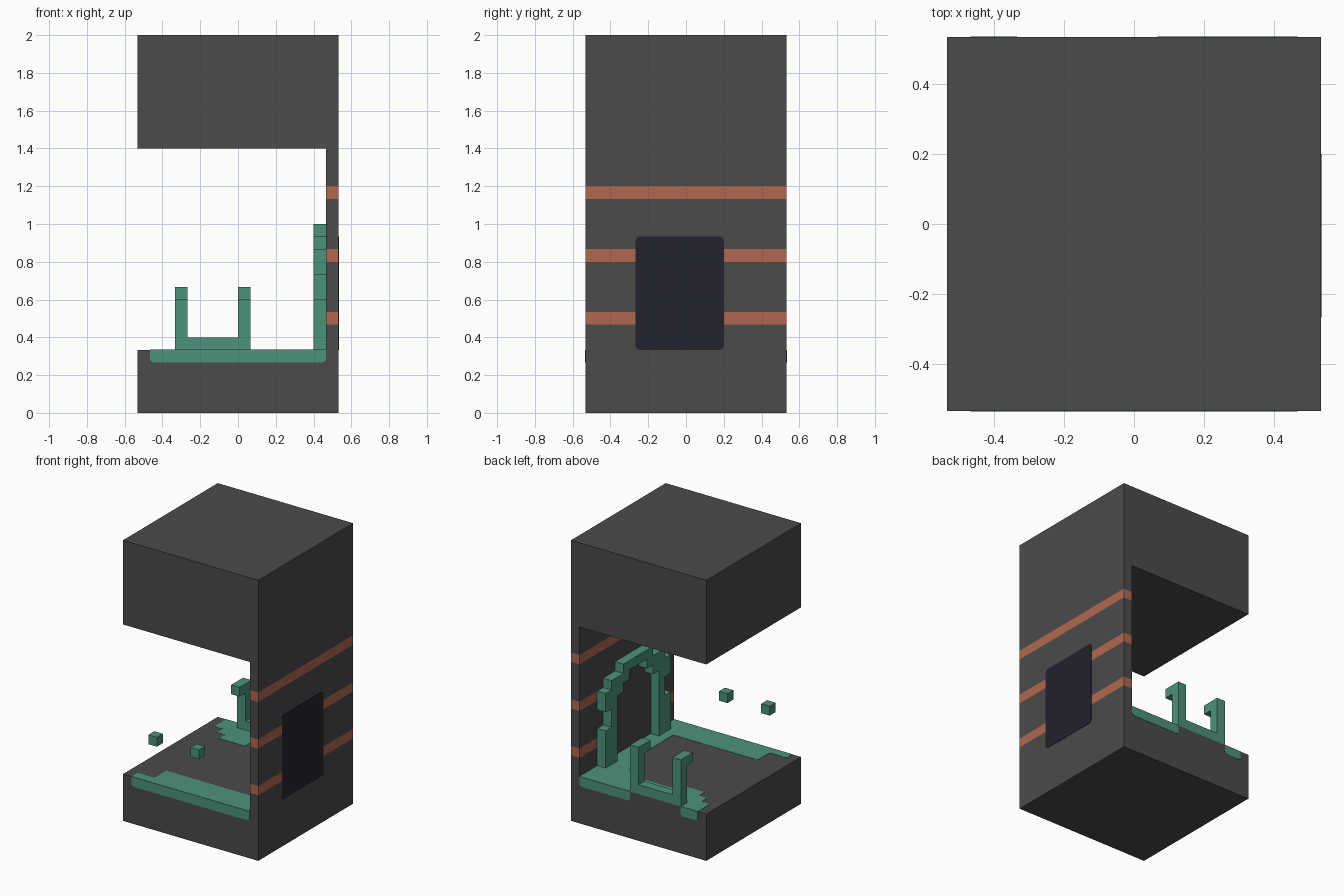
import bpy
import bmesh

U = 1 / 15      # one block
T = 0.03        # thickness of painted plates, in blocks

if "Cube" in bpy.data.objects:
    bpy.data.objects.remove(bpy.data.objects["Cube"])


def material(name, r, g, b):
    m = bpy.data.materials.new(name)
    m.use_nodes = True
    m.diffuse_color = (r, g, b, 1)
    m.node_tree.nodes["Principled BSDF"].inputs["Base Color"].default_value = (r, g, b, 1)
    return m


GREY = material("dark grey", .069, .069, .069)
GREEN = material("moss green", .073, .288, .195)
ORANGE = material("rust orange", .434, .138, .08)
NAVY = material("deep navy", .016, .016, .027)


def blocks(name, mat, boxes, round_axis=None, low_only=False):
    """Join boxes (x0, x1, y0, y1, z0, z1), measured in blocks, into one object."""
    bm = bmesh.new()
    for x0, x1, y0, y1, z0, z1 in boxes:
        verts = bmesh.ops.create_cube(bm, size=1)["verts"]
        for v in verts:
            v.co.x = U * (x1 if v.co.x > 0 else x0)
            v.co.y = U * (y1 if v.co.y > 0 else y0)
            v.co.z = U * (z1 if v.co.z > 0 else z0)
    if round_axis is not None:
        mid = sum(v.co.z for v in bm.verts) / len(bm.verts)
        edges = [e for e in bm.edges
                 if abs((e.verts[0].co - e.verts[1].co)[round_axis]) > 1e-5
                 and sum(abs(c) > 1e-5 for c in e.verts[0].co - e.verts[1].co) == 1
                 and not (low_only and e.verts[0].co.z > mid)]
        bmesh.ops.bevel(bm, geom=edges, offset=0.3 * U, segments=2,
                        profile=0.5, affect='EDGES')
    mesh = bpy.data.meshes.new(name)
    bm.to_mesh(mesh)
    bm.free()
    mesh.materials.append(mat)
    obj = bpy.data.objects.new(name, mesh)
    bpy.context.collection.objects.link(obj)
    return obj


# Base, roof and the single side wall, banded in layers
blocks("base", GREY, [(-8, 8, -8, 8, 0, 5)])
blocks("roof", GREY, [(-8, 8, -8, 8, 21, 30)])
stripes = (7, 12, 17)
blocks("side_wall", GREY, [(7, 8, -8, 8, a, b)
                           for a, b in zip((5, 8, 13, 18), (7, 12, 17, 21))])
blocks("wall_stripes", ORANGE, [(7, 8, -8, 8, z, z + 1) for z in stripes])

# Outer dark panel, and plain infill behind the arch
blocks("outer_panel", NAVY, [(8, 8 + T, -4, 3, 5, 14)], round_axis=0)
blocks("arch_infill", GREY, [(7 - T, 7, -4, 3, 5, 14)])

# Moss on the floor: x0, x1, y0, y1
patches = [(-7, -5, -8, -7), (-5, 7, -8, -5), (5, 7, -5, 2), (4, 7, 2, 8),
           (-7, -6, 6, 8), (-6, -5, 5, 8), (-5, -2, 4, 8), (-2, 2, 5, 8),
           (2, 4, 4, 8)]
blocks("floor_moss", GREEN, [p + (5, 5 + T) for p in patches])

# Moss hanging over the front and back edges
blocks("front_moss", GREEN, [(-7, 7, -8 - T, -8, 4, 5)], 1, True)
blocks("back_moss_wide", GREEN, [(1, 7, 8, 8 + T, 4, 5)], 1, True)
blocks("back_moss_small", GREEN, [(-7, -5, 8, 8 + T, 4, 5)], 1, True)

# Ragged arch: inner and outer half width, then bottom and top of each course
MID = -0.5
courses = [(3.5, 5.5, 5, 9), (3.5, 4.5, 9, 11), (3.5, 5.5, 11, 12),
           (2.5, 5.5, 12, 13), (1.5, 4.5, 13, 14), (0, 2.5, 14, 15)]
arch = []
for inner, outer, z0, z1 in courses:
    arch.append((6, 7, MID + inner, MID + outer, z0, z1))
    arch.append((6, 7, MID - outer, MID - inner, z0, z1))
blocks("arch", GREEN, arch)

# Hooked posts on the back edge with a low rail, and floating blocks in front
for side, x in (("right", -5), ("left", 0)):
    blocks(side + "_post", GREEN, [(x, x + 1, 7, 8, 5, 9), (x, x + 1, 6, 8, 9, 10)])
    blocks(side + "_floating_block", GREEN, [(x, x + 1, -8, -7, 9, 10)])
blocks("low_rail", GREEN, [(-4, 0, 7, 8, 5, 6)])
